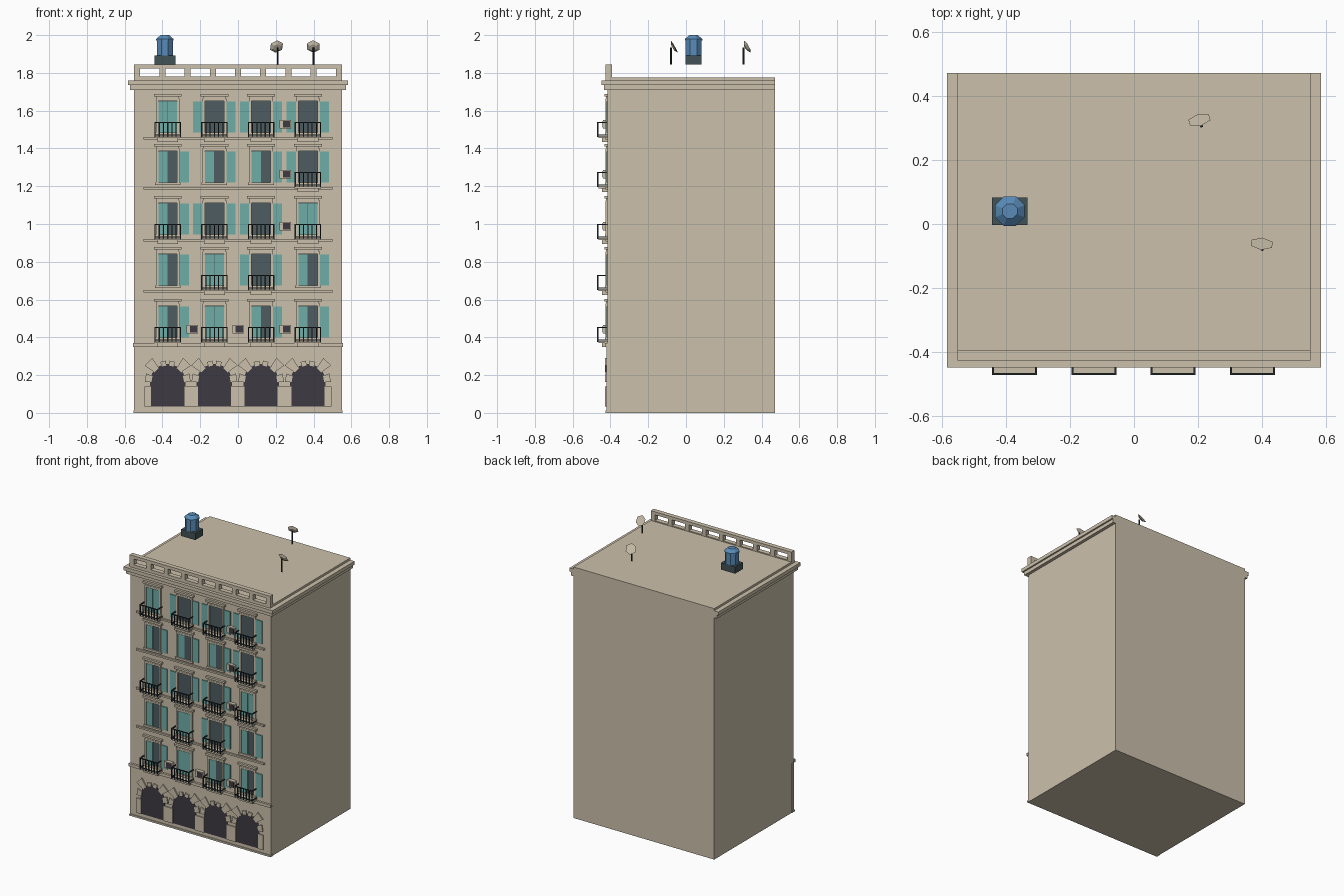
import bpy, bmesh, math
from mathutils import Matrix, Vector

old = bpy.data.objects.get("Cube")
if old:
    bpy.data.objects.remove(old)


def material(name, rgb):
    m = bpy.data.materials.new(name)
    m.use_nodes = True
    m.diffuse_color = (*rgb, 1)
    m.node_tree.nodes["Principled BSDF"].inputs["Base Color"].default_value = (*rgb, 1)
    return m


STONE = material("beige stone", (0.60, 0.53, 0.41))
TEAL = material("teal shutter", (0.16, 0.42, 0.39))
GLASS = material("dark glass", (0.074, 0.107, 0.12))
VOID = material("dark archway", (0.047, 0.042, 0.055))
IRON = material("black iron", (0.02, 0.027, 0.03))
BLUE = material("blue tank", (0.10, 0.26, 0.48))
SLATE = material("slate base", (0.054, 0.084, 0.093))

parts = {}


def mesh_of(name, mat):
    return parts.setdefault(name, (bmesh.new(), mat))[0]


def box(name, mat, xs, ys, zs):
    lo, hi = Vector((xs[0], ys[0], zs[0])), Vector((xs[1], ys[1], zs[1]))
    mtx = Matrix.Translation((lo + hi) / 2) @ Matrix.Diagonal((*(hi - lo), 1))
    bmesh.ops.create_cube(mesh_of(name, mat), size=1, matrix=mtx)


def prism(name, mat, outline, y0, y1):
    bm = mesh_of(name, mat)
    rings = [[bm.verts.new((x, y, z)) for x, z in outline] for y in (y0, y1)]
    bm.faces.new(rings[0])
    bm.faces.new(rings[1][::-1])
    for i in range(len(outline)):
        j = (i + 1) % len(outline)
        bm.faces.new((rings[0][i], rings[1][i], rings[1][j], rings[0][j]))


def cone(name, mat, r1, r2, depth, sides, mtx):
    bmesh.ops.create_cone(mesh_of(name, mat), cap_ends=True, segments=sides,
                          radius1=r1, radius2=r2, depth=depth, matrix=mtx)


F, BACK = -0.415, 0.47
COLS = [-0.372, -0.125, 0.122, 0.37]
FLOORS = [0.375, 0.65, 0.92, 1.195, 1.46]

# Main block, ground storey and cornices
box("building_body", STONE, (-0.55, 0.55), (F, BACK), (0, 1.775))
box("ground_storey", STONE, (-0.551, 0.551), (-0.42, F + 0.02), (0, 0.35))
box("plinth", STONE, (-0.553, 0.553), (-0.426, F + 0.02), (0, 0.012))
box("cornice", STONE, (-0.572, 0.572), (-0.435, BACK), (1.71, 1.735))
box("cornice", STONE, (-0.583, 0.583), (-0.447, BACK), (1.735, 1.76))

# Roof balustrade
PY = (-0.425, -0.392)
box("parapet", STONE, (-0.55, 0.55), PY, (1.76, 1.782))
box("parapet", STONE, (-0.55, 0.55), PY, (1.823, 1.845))
for i in range(9):
    x = -0.534 + i * 1.068 / 8
    box("parapet", STONE, (x - 0.016, x + 0.016), PY, (1.782, 1.823))

# Floor ledges
for i, z in enumerate(FLOORS):
    if i == 0:
        box("floor_ledges", STONE, (-0.556, 0.556), (-0.43, F), (0.35, 0.37))
    else:
        box("floor_ledges", STONE, (-0.5, 0.5), (F - 0.012, F), (z - 0.012, z))

# Archways with pilasters and radiating stones
SPRING, R = 0.165, 0.094
for cx in COLS:
    arc = [(cx + R * math.cos(math.pi * k / 12), SPRING + R * math.sin(math.pi * k / 12))
           for k in range(13)]
    prism("archways", VOID, [(cx + R, 0.035)] + arc + [(cx - R, 0.035)], -0.422, -0.418)
    for side in (-1, 1):
        a, b = sorted((cx + side * 0.088, cx + side * 0.124))
        box("arch_pilasters", STONE, (a, b), (-0.428, -0.418), (0.035, 0.14))
    for deg, half, outer in ((10, 11, 0.122), (46, 11, 0.15), (77, 8, 0.112),
                             (103, 8, 0.112), (134, 11, 0.15), (170, 11, 0.122)):
        wedge = [(cx + r * math.cos(math.radians(deg + s * half)),
                  SPRING + r * math.sin(math.radians(deg + s * half)))
                 for r, s in ((0.086, -1), (outer, -1), (outer, 1), (0.086, 1))]
        prism("arch_stones", STONE, wedge, -0.428, -0.418)


def window(cx, z, state):
    z0, z1 = z + 0.025, z + 0.192
    # Surround, sill and header
    for s in (-1, 1):
        a, b = sorted((cx + s * 0.05, cx + s * 0.063))
        box("window_frames", STONE, (a, b), (F - 0.01, F), (z0, z1 + 0.012))
    box("window_frames", STONE, (cx - 0.05, cx + 0.05), (F - 0.01, F), (z1, z1 + 0.012))
    box("window_sills", STONE, (cx - 0.068, cx + 0.068), (F - 0.014, F), (z0 - 0.014, z0))
    box("window_headers", STONE, (cx - 0.06, cx + 0.06), (F - 0.008, F), (z1 + 0.012, z1 + 0.022))
    box("window_headers", STONE, (cx - 0.074, cx + 0.074), (F - 0.016, F), (z1 + 0.022, z1 + 0.036))
    box("window_glass", GLASS, (cx - 0.05, cx + 0.05), (F - 0.002, F), (z0, z1))
    # Each shutter leaf is closed over the glass or folded open beside it
    for s, leaf in zip((-1, 1), state):
        near, far, out = (0.001, 0.05, 0.005) if leaf == "C" else (0.064, 0.112, 0.007)
        a, b = sorted((cx + s * near, cx + s * far))
        box("shutters", TEAL, (a, b), (F - out, F), (z0, z1 - 0.004))


def balcony(cx, z):
    x0, x1, y0, t = cx - 0.07, cx + 0.07, -0.47, 0.006
    box("balcony_slabs", STONE, (x0, x1), (y0 + 0.006, F), (z - 0.006, z + 0.006))
    box("balcony_slabs", STONE, (cx - 0.055, cx + 0.055), (-0.445, F), (z - 0.026, z - 0.006))
    for h in (z + 0.008, z + 0.074):
        box("balcony_rails", IRON, (x0, x1), (y0, y0 + t), (h, h + t))
        for x in (x0, x1 - t):
            box("balcony_rails", IRON, (x, x + t), (y0, F), (h, h + t))
    for k in range(7):
        x = x0 + k * (0.14 - t) / 6
        box("balcony_rails", IRON, (x, x + t), (y0, y0 + t), (z, z + 0.08))


# Shutter states per floor: C closed, O open, left leaf first as seen
STATES = ["CO CC CO CO", "CO CC OO CO", "CO OO OO CC", "CO CO CO OO", "CC OO OO OO"]
BALCONIES = [(0, 1, 2, 3), (1, 2), (0, 1, 2, 3), (3,), (0, 1, 2, 3)]
for z, states, with_balcony in zip(FLOORS, STATES, BALCONIES):
    for i, state in enumerate(states.split()):
        window(COLS[i], z, state)
        if i in with_balcony:
            balcony(COLS[i], z)

# Air conditioners
for x, floor in ((-0.242, 0), (0, 0), (0.25, 0), (0.25, 2), (0.25, 3), (0.25, 4)):
    z = FLOORS[floor] + 0.045
    box("air_conditioners", STONE, (x - 0.03, x + 0.03), (-0.44, F), (z, z + 0.045))
    box("air_conditioner_grilles", VOID, (x - 0.012, x + 0.026), (-0.442, -0.439),
        (z + 0.005, z + 0.04))

# Water tank on its base
TX, TY = -0.387, 0.04
box("tank_base", SLATE, (TX - 0.055, TX + 0.055), (TY - 0.043, TY + 0.043), (1.845, 1.893))
turn = Matrix.Rotation(math.pi / 8, 4, "Z")
cone("water_tank", BLUE, 0.046, 0.046, 0.085, 8, Matrix.Translation((TX, TY, 1.9345)) @ turn)
cone("water_tank", BLUE, 0.05, 0.05, 0.008, 8, Matrix.Translation((TX, TY, 1.975)) @ turn)
cone("water_tank", BLUE, 0.05, 0.025, 0.021, 8, Matrix.Translation((TX, TY, 1.9895)) @ turn)

# Satellite dishes facing up and back
for x, y, px, py, yaw in ((0.205, 0.32, 0.21, 0.305, 15), (0.398, -0.066, 0.4, -0.08, -5)):
    cone("dish_poles", IRON, 0.005, 0.005, 0.09, 6, Matrix.Translation((px, py, 1.89)))
    mtx = (Matrix.Translation((x, y, 1.937)) @ Matrix.Rotation(math.radians(yaw), 4, "Z")
           @ Matrix.Rotation(math.radians(-60), 4, "X"))
    cone("satellite_dishes", STONE, 0.02, 0.038, 0.01, 6,
         mtx @ Matrix.Rotation(math.pi / 2, 4, "Z") @ Matrix.Rotation(math.pi / 2, 4, "Z"))

# Turn each collected part into an object
for name, (bm, mat) in parts.items():
    bmesh.ops.recalc_face_normals(bm, faces=bm.faces)
    me = bpy.data.meshes.new(name)
    bm.to_mesh(me)
    bm.free()
    me.materials.append(mat)
    bpy.context.collection.objects.link(bpy.data.objects.new(name, me))
